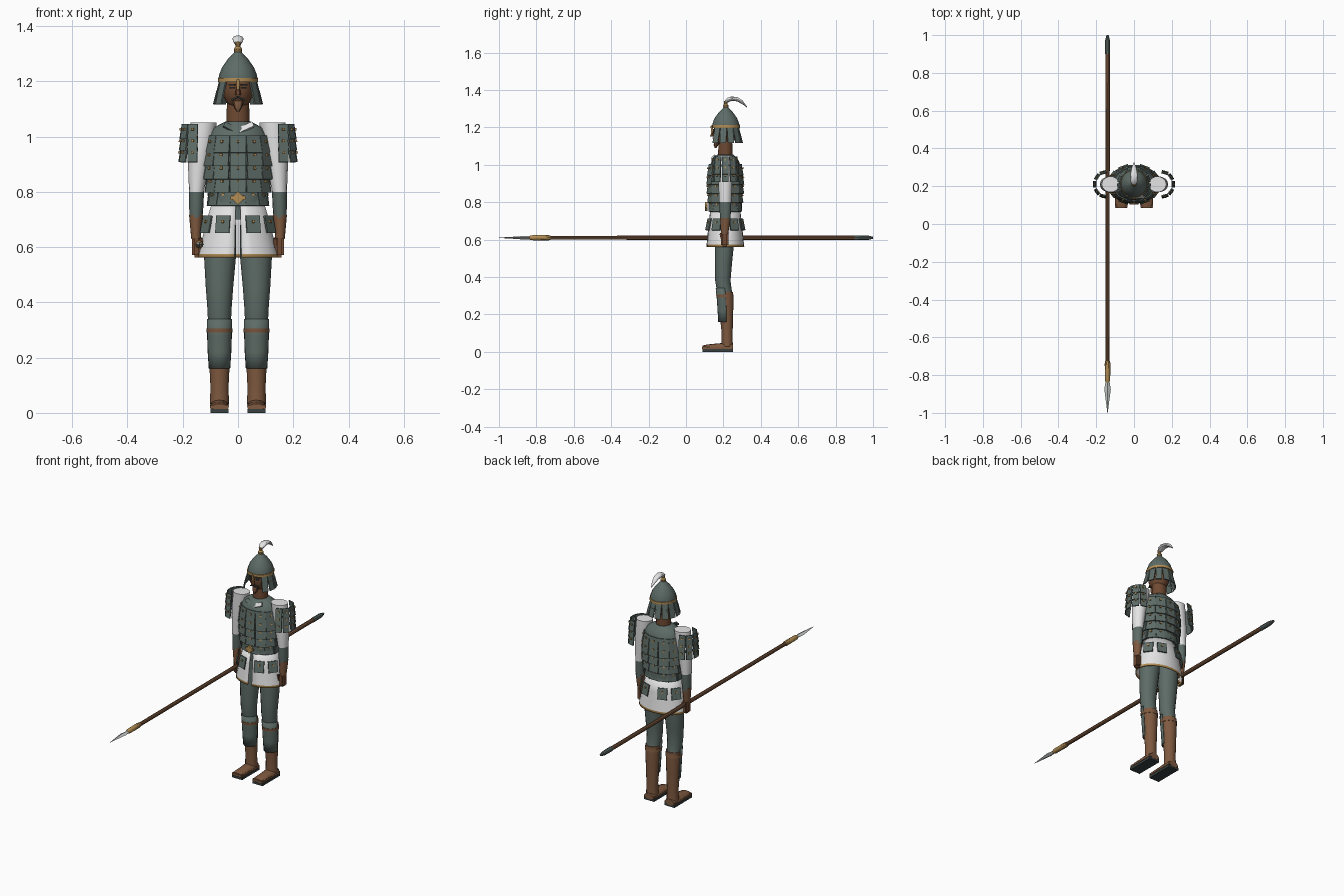
import bpy, bmesh
from math import sin, cos, pi, radians, atan2
from mathutils import Matrix, Vector

cube = bpy.data.objects.get("Cube")
if cube:
    bpy.data.objects.remove(cube)

CY = 0.21  # depth of the figure's centre line


def material(name, rgb):
    m = bpy.data.materials.new(name)
    m.use_nodes = True
    col = (*rgb, 1)
    m.diffuse_color = col
    m.node_tree.nodes["Principled BSDF"].inputs["Base Color"].default_value = col
    return m


green = material("grey green", (0.11, 0.148, 0.132))
leather = material("brown leather", (0.21, 0.1, 0.05))
skin = material("brown skin", (0.16, 0.068, 0.032))
gold = material("gold", (0.45, 0.27, 0.09))
white = material("white cloth", (0.78, 0.78, 0.78))
steel = material("steel", (0.55, 0.57, 0.57))
dark = material("dark sole", (0.04, 0.05, 0.05))


def finish(name, bm, mats, smooth=True):
    bmesh.ops.recalc_face_normals(bm, faces=bm.faces)
    me = bpy.data.meshes.new(name)
    bm.to_mesh(me)
    bm.free()
    for m in mats:
        me.materials.append(m)
    ob = bpy.data.objects.new(name, me)
    bpy.context.collection.objects.link(ob)
    if smooth:
        bpy.ops.object.select_all(action='DESELECT')
        ob.select_set(True)
        bpy.context.view_layer.objects.active = ob
        bpy.ops.object.shade_smooth_by_angle(angle=radians(35))
    return ob


def loft(name, rings, mat, n=14, along='z', arc=None, thick=0, hem=None):
    """Skin elliptical rings (c1, c2, level, r1, r2); an arc leaves the shell open."""
    bm = bmesh.new()
    a0, a1 = [radians(a) for a in (arc or (0, 360))]
    count = n + 1 if arc else n
    rows = []
    for c1, c2, lvl, r1, r2 in rings:
        row = []
        for i in range(count):
            t = a0 + (a1 - a0) * i / n
            u, v = c1 + r1 * cos(t), c2 + r2 * sin(t)
            row.append(bm.verts.new((u, v, lvl) if along == 'z' else (u, lvl, v)))
        rows.append(row)
    for k in range(len(rows) - 1):
        for i in range(n):
            j = (i + 1) % count
            f = bm.faces.new((rows[k][i], rows[k][j], rows[k + 1][j], rows[k + 1][i]))
            f.material_index = 1 if hem and k == len(rows) - 2 else 0
    if not arc:
        bm.faces.new(rows[0])
        bm.faces.new(rows[-1])
    ob = finish(name, bm, [mat] + ([hem] if hem else []))
    if thick:
        mod = ob.modifiers.new("thickness", 'SOLIDIFY')
        mod.thickness = thick
    return ob


def box(name, loc, size, mat, rot=(0, 0, 0), bevel=0.0):
    bm = bmesh.new()
    bmesh.ops.create_cube(bm, size=1, matrix=Matrix.Diagonal((*size, 1)))
    if bevel:
        bmesh.ops.bevel(bm, geom=bm.edges[:], offset=bevel, segments=2, affect='EDGES')
    ob = finish(name, bm, [mat])
    ob.location, ob.rotation_euler = loc, [radians(a) for a in rot]
    return ob


def ball(name, loc, size, mat):
    bm = bmesh.new()
    m = Matrix.Translation(loc) @ Matrix.Diagonal((*size, 1))
    bmesh.ops.create_uvsphere(bm, u_segments=16, v_segments=10, radius=1, matrix=m)
    return finish(name, bm, [mat])


def plates(name, rows, stud=True):
    """Rows of tilted plates on ellipses: (cx, a, b, z, w, h, tilt, angles)."""
    bm = bmesh.new()
    for cx, a, b, z, w, h, tilt, angles in rows:
        for d in angles:
            t = radians(d)
            turn = atan2(sin(t) / b, cos(t) / a)
            base = (Matrix.Translation((cx + a * cos(t), CY + b * sin(t), z))
                    @ Matrix.Rotation(turn, 4, 'Z') @ Matrix.Rotation(-radians(tilt), 4, 'Y'))
            bmesh.ops.create_cube(bm, size=1, matrix=base @ Matrix.Diagonal((0.006, w, h, 1)))
            if stud:
                m = base @ Matrix.Translation((0.004, 0, h * 0.15))
                new = bmesh.ops.create_cube(bm, size=0.009, matrix=m)["verts"]
                for f in {f for v in new for f in v.link_faces}:
                    f.material_index = 1
    return finish(name, bm, [green, gold], smooth=False)


# legs, boots and greaves
for s, side in ((1, "left"), (-1, "right")):
    x = s * 0.067
    loft(side + "_trouser_leg", [(s * .062, .208, .68, .055, .05), (s * .065, .206, .57, .058, .051),
         (x, .2, .46, .05, .046), (x, .197, .38, .044, .042), (x, .206, .32, .041, .041),
         (x, .212, .29, .041, .041)], green)
    loft(side + "_boot_shaft", [(x, .22, .03, .034, .031), (x, .22, .1, .033, .03),
         (x, .216, .2, .038, .037), (x, .213, .28, .042, .042), (x, .211, .32, .043, .042)], leather)
    loft(side + "_greave", [(x, .212, .16, .039, .04), (x, .212, .22, .043, .043),
         (x, .21, .28, .045, .045), (x, .204, .34, .046, .045)], green, 10, arc=(175, 365), thick=0.004)
    loft(side + "_knee_strap", [(x, .209, .29, .047, .047), (x, .207, .306, .047, .047)], leather)
    # shoe tapers in height toward the toe
    loft(side + "_shoe", [(x, .026, .252, .028, .018), (x, .028, .225, .034, .022), (x, .025, .16, .032, .019),
         (x, .023, .11, .034, .016), (x, .021, .088, .028, .012)], leather, 12, along='y')
    box(side + "_sole", (x, .169, .007), (.066, .164, .014), dark)
    box(side + "_shoe_welt", (x, .169, .021), (.067, .166, .016), leather, bevel=0.003)

# tunic skirt with a front slit and trimmed hem
loft("tunic_skirt", [(0, CY, .76, .095, .08), (0, CY, .68, .118, .09), (0, CY, .575, .143, .1),
     (0, CY, .562, .145, .102)], white, 22, arc=(-85, 265), thick=0.004, hem=gold)

# torso and collar
loft("torso", [(0, CY, .7, .095, .078), (0, CY, .78, .095, .078), (0, CY, .9, .112, .085),
     (0, CY, .99, .115, .085), (0, CY, 1.03, .092, .068), (0, CY, 1.055, .045, .043)], green, 20)
box("white_lapel", (.012, .146, 1.025), (.095, .008, .022), white, (-38, -24, 0))
box("green_lapel", (-.024, .15, 1.03), (.06, .008, .022), green, (-38, 28, 0))
loft("belt", [(0, CY, .762, .108, .09), (0, CY, .792, .108, .09)], green, 20)
box("belt_buckle", (0, .108, .778), (.034, .012, .034), gold, (0, 45, 0)).scale = (1, 1, 1)
box("buckle_bar", (0, .11, .778), (.055, .01, .016), gold, bevel=0.003)

# scale armour and skirt plates
around = [i * 30 for i in range(12)]
widths = (.114, .119, .118, .113, .104)
plates("body_armour", [(0, a, a * 0.79, .972 - .048 * k, .058, .062, 9, around)
                       for k, a in enumerate(widths)])
plates("skirt_plates", [(0, .13, .099, .682, .053, .064, 12, (-65, -115, -28, -152, 65, 115, 28, 152))])

# arms, hands and shoulder plates
for s, side in ((1, "left"), (-1, "right")):
    loft(side + "_sleeve", [(s * .124, CY, 1.05, .047, .042), (s * .132, CY, .98, .045, .042),
         (s * .143, CY, .9, .038, .038), (s * .15, CY, .8, .027, .033)], white)
    loft(side + "_sleeve_cuff", [(s * .15, CY, .803, .027, .033), (s * .151, CY, .75, .026, .031),
         (s * .152, CY, .7, .023, .027)], green)
    loft(side + "_forearm", [(s * .152, CY, .716, .025, .028), (s * .152, .208, .66, .02, .023),
         (s * .152, .206, .63, .017, .02)], leather)
    box(side + "_hand", (s * .15, .207, .602), (.032, .042, .078), skin, bevel=0.009)
    box(side + "_thumb", (s * .134, .19, .615), (.012, .014, .042), skin, (15, 0, 0), 0.004)
    fan = [(0 if s > 0 else 180) + d for d in (-76, -38, 0, 38, 76)]
    plates(side + "_shoulder_plates", [(s * .15, .055 + .002 * k, .062 + .002 * k, 1.018 - .042 * k,
           .036, .054, 9, fan) for k in range(3)])
for i in range(4):
    loft("finger_%d" % (i + 1), [(-.14, .612, .188 + i * .01, .017, .017),
         (-.14, .612, .196 + i * .01, .017, .017)], skin, 10, along='y')

# head and face
loft("neck", [(0, CY, 1.03, .042, .039), (0, CY, 1.14, .04, .038)], skin)
ball("head", (0, .207, 1.17), (.055, .061, .073), skin)
loft("nose", [(0, .138, 1.15, .011, .012), (0, .147, 1.19, .005, .006)], skin, 6)
loft("beard", [(0, .158, 1.09, .004, .004), (0, .16, 1.105, .014, .012), (0, .165, 1.128, .02, .014)], leather, 8)
box("nose_guard", (0, .139, 1.19), (.01, .012, .034), gold, (6, 0, 0))
for s, side in ((1, "left"), (-1, "right")):
    box(side + "_eye", (s * .021, .15, 1.177), (.017, .008, .006), dark, (0, 0, s * 20))
    box(side + "_eyebrow", (s * .022, .151, 1.188), (.024, .008, .005), dark, (0, 0, s * 20))
    box(side + "_moustache", (s * .012, .15, 1.138), (.026, .009, .006), dark, (0, s * 25, s * 14))

# helmet with knob, plume and neck guard
hy = .213
loft("helmet", [(0, hy, 1.2, .071, .074), (0, hy, 1.222, .069, .071), (0, hy, 1.25, .058, .06),
     (0, hy, 1.28, .037, .038), (0, hy, 1.3, .017, .018), (0, hy, 1.312, .009, .009)], green, 16)
loft("helmet_band", [(0, hy, 1.198, .073, .076), (0, hy, 1.212, .073, .076)], gold, 16)
loft("helmet_knob", [(0, hy, 1.3, .013, .013), (0, hy, 1.316, .015, .015), (0, hy, 1.326, .009, .009),
     (0, hy, 1.342, .011, .011)], gold, 10)
loft("plume", [(0, 1.338, .208, .009, .006), (0, 1.346, .222, .018, .014), (0, 1.354, .245, .02, .012),
     (0, 1.35, .275, .017, .012), (0, 1.334, .302, .011, .011), (0, 1.31, .325, .002, .003)],
     white, 10, along='y')
guard = [-36 + i * 28 for i in range(10)]
plates("neck_guard", [(0, .07, .074, 1.178, .033, .05, 14, guard),
                      (0, .08, .084, 1.141, .034, .05, 14, guard)], stud=False)

# spear held level in the right hand
sx, sz = -.14, .61
loft("spear_shaft", [(sx, sz, -.75, .011, .011), (sx, sz, .92, .012, .012)], leather, 10, along='y')
loft("spear_socket", [(sx, sz, -.84, .009, .009), (sx, sz, -.825, .014, .014), (sx, sz, -.74, .015, .015),
     (sx, sz, -.725, .013, .013)], gold, 10, along='y')
loft("spear_blade", [(sx, sz, -1, .001, .001), (sx, sz, -.93, .01, .005), (sx, sz, -.875, .017, .009),
     (sx, sz, -.825, .009, .008)], steel, 4, along='y')
loft("spear_butt", [(sx, sz, .9, .014, .014), (sx, sz, .97, .013, .013), (sx, sz, 1, .006, .006)],
     green, 10, along='y')
